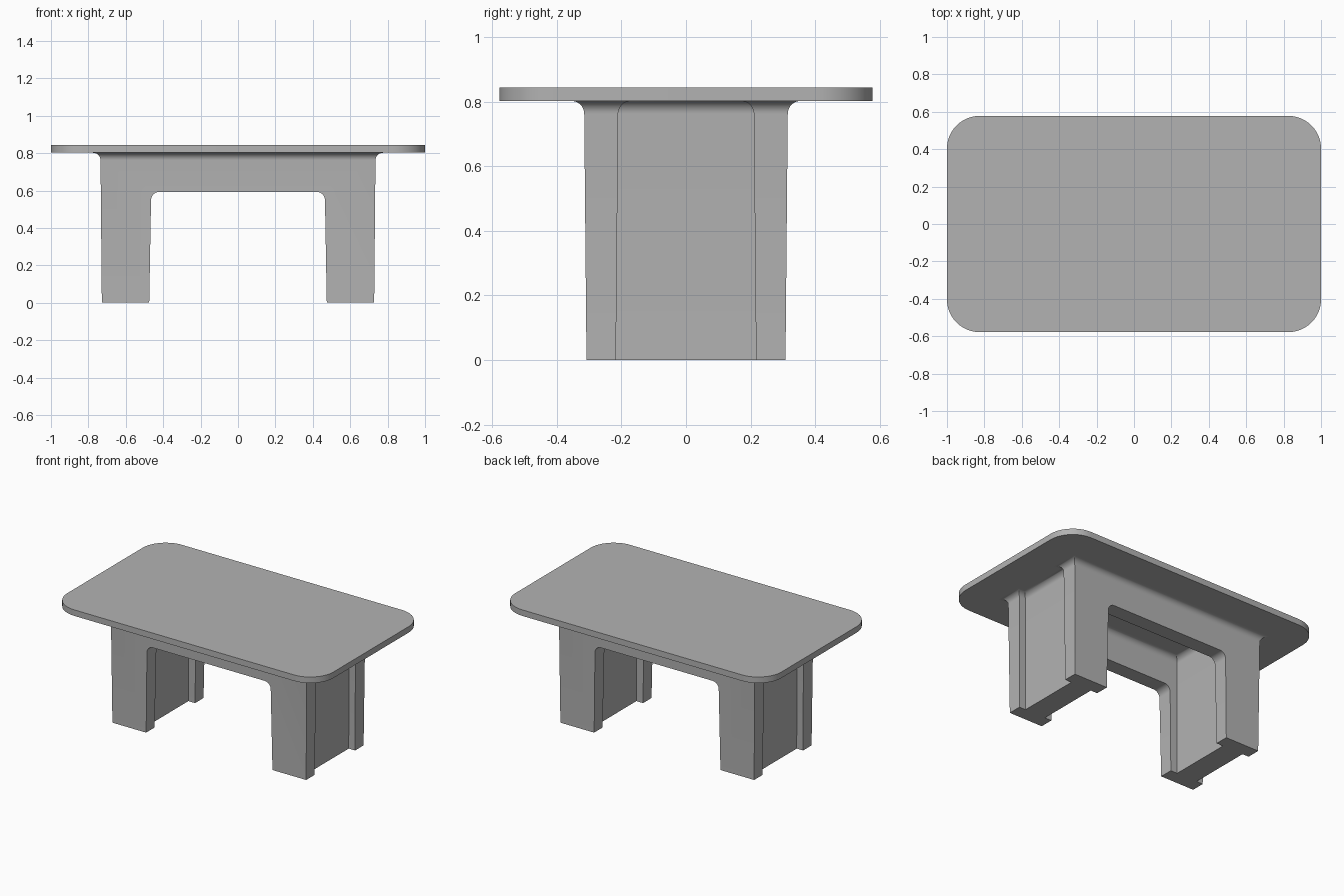
import bpy, bmesh, math

cube = bpy.data.objects.get("Cube")
if cube:
    bpy.data.objects.remove(cube)

GREY = (0.45, 0.45, 0.45, 1)
grey = bpy.data.materials.new("warm_grey")
grey.use_nodes = True
grey.diffuse_color = GREY
grey.node_tree.nodes["Principled BSDF"].inputs["Base Color"].default_value = GREY

TOP_Z, HEIGHT = 0.802, 0.843   # underside and upper face of the table top
FLARE = 0.04                   # cove radius under the table top
DRAFT = 0.007                  # slight taper of the base


def loft(name, rings):
    """Closed solid through rings of equal point count."""
    bm = bmesh.new()
    loops = [[bm.verts.new(p) for p in ring] for ring in rings]
    n = len(loops[0])
    for low, high in zip(loops, loops[1:]):
        for i in range(n):
            j = (i + 1) % n
            bm.faces.new((low[i], low[j], high[j], high[i]))
    bm.faces.new(loops[0][::-1])
    bm.faces.new(loops[-1])
    bmesh.ops.recalc_face_normals(bm, faces=bm.faces)
    mesh = bpy.data.meshes.new(name)
    bm.to_mesh(mesh)
    bm.free()
    mesh.materials.append(grey)
    obj = bpy.data.objects.new(name, mesh)
    bpy.context.collection.objects.link(obj)
    return obj


def mirrored(quarter):
    """Repeat a first-quadrant outline (x, y, x sign, y sign) in all quadrants."""
    points = []
    for sx, sy in ((1, 1), (-1, 1), (-1, -1), (1, -1)):
        part = [(x * sx, y * sy, a * sx, b * sy) for x, y, a, b in quarter]
        points += part if sx * sy > 0 else part[::-1]
    return points


def flared(name, quarter, start):
    """Extrude an outline upwards with draft and a cove at the top."""
    steps = 10
    levels = [(start, 0), (TOP_Z - FLARE, DRAFT)]
    for i in range(1, steps + 1):
        a = math.pi / 2 * i / steps
        levels.append((TOP_Z - FLARE + FLARE * math.sin(a),
                       DRAFT + FLARE * (1 - math.cos(a))))
    levels.append((TOP_Z + 0.015, levels[-1][1]))
    outline = mirrored(quarter)
    return loft(name, [[(x + a * o, y + b * o, z) for x, y, a, b in outline]
                       for z, o in levels])


def cut(target, cutter):
    mod = target.modifiers.new("cut", "BOOLEAN")
    mod.operation = "DIFFERENCE"
    mod.solver = "EXACT"
    mod.object = cutter
    bpy.context.view_layer.objects.active = target
    bpy.ops.object.modifier_apply(modifier=mod.name)
    bpy.data.objects.remove(cutter)


def smooth(obj):
    bpy.ops.object.select_all(action="DESELECT")
    obj.select_set(True)
    bpy.context.view_layer.objects.active = obj
    bpy.ops.object.shade_smooth_by_angle(angle=math.radians(30))


# Table top with rounded corners
HX, HY, R = 1.0, 0.578, 0.175
corner = []
for i in range(17):
    a = math.pi / 2 * i / 16
    corner.append((HX - R + R * math.cos(a), HY - R + R * math.sin(a), 0, 0))
rim = mirrored(corner)
table_top = loft("table_top", [[(x, y, z) for x, y, _, _ in rim]
                               for z in (TOP_Z, HEIGHT)])

# Base: block with notched ends, hollowed out between the legs
base = flared("table_base", [(0.68, 0.217, 1, -1), (0.728, 0.217, 1, -1),
                             (0.728, 0.308, 1, 1)], 0)
cut(base, flared("cavity", [(0.525, 0.217, -1, -1)], -0.01))

# Arched opening through the front and back aprons
ARCH_Z, ARCH_X, ARCH_R = 0.593, 0.465, 0.045
half = [(0.475, -0.02)]
for i in range(9):
    a = math.pi / 2 * i / 8
    half.append((ARCH_X - ARCH_R + ARCH_R * math.cos(a),
                 ARCH_Z - ARCH_R + ARCH_R * math.sin(a)))
arch = half + [(-x, z) for x, z in reversed(half)]
cut(base, loft("arch", [[(x, y, z) for x, z in arch] for y in (-0.5, 0.5)]))

smooth(table_top)
smooth(base)
